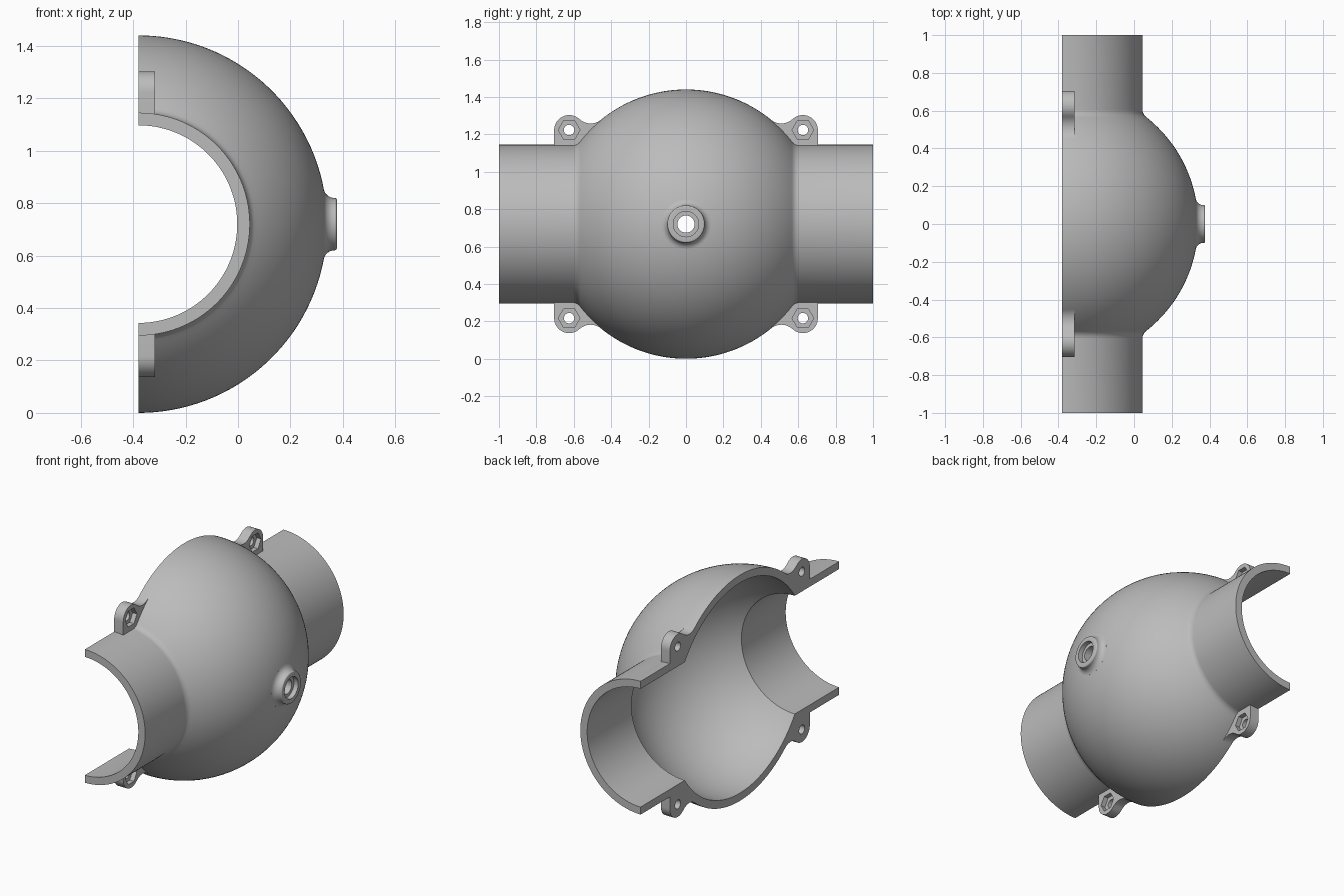
import bpy, bmesh
from math import sin, cos, pi, radians, sqrt, atan2
from mathutils import Matrix, Vector

if "Cube" in bpy.data.objects:
    bpy.data.objects.remove(bpy.data.objects["Cube"])

BALL, BALL_IN = 0.72, 0.67       # ball radii
PIPE, PIPE_IN = 0.425, 0.377     # pipe radii
END = 1.0                        # half length of the pipe
CENTRE = (-0.38, 0, 0.72)

grey = bpy.data.materials.new("grey")
grey.use_nodes = True
grey.diffuse_color = (0.5, 0.5, 0.5, 1)
grey.node_tree.nodes["Principled BSDF"].inputs["Base Color"].default_value = grey.diffuse_color


def arc(cx, cy, r, a0, a1, n):
    """Points on an arc, angles in radians."""
    return [(cx + r * cos(a0 + (a1 - a0) * i / n),
             cy + r * sin(a0 + (a1 - a0) * i / n)) for i in range(n + 1)]


def finish(name, bm):
    bmesh.ops.remove_doubles(bm, verts=bm.verts, dist=1e-5)
    bmesh.ops.recalc_face_normals(bm, faces=bm.faces)
    mesh = bpy.data.meshes.new(name)
    bm.to_mesh(mesh)
    bm.free()
    mesh.materials.append(grey)
    obj = bpy.data.objects.new(name, mesh)
    obj.location = CENTRE
    bpy.context.collection.objects.link(obj)
    return obj


def revolve(name, points, axis, out, steps, closed):
    """Spin (along, radius) points around an axis."""
    axis, out = Vector(axis), Vector(out)
    bm = bmesh.new()
    vs = [bm.verts.new(axis * a + out * r) for a, r in points]
    edges = [bm.edges.new(p) for p in zip(vs, vs[1:])]
    if closed:
        edges.append(bm.edges.new((vs[-1], vs[0])))
    bmesh.ops.spin(bm, geom=vs + edges, cent=(0, 0, 0), axis=axis,
                   angle=2 * pi, steps=steps, use_merge=True)
    return finish(name, bm)


def extrude(name, points, x0, x1):
    """Raise a (y, z) outline from x0 to x1."""
    bm = bmesh.new()
    face = bm.faces.new([bm.verts.new((x0, y, z)) for y, z in points])
    top = bmesh.ops.extrude_face_region(bm, geom=[face])["geom"]
    bmesh.ops.translate(bm, vec=(x1 - x0, 0, 0),
                        verts=[v for v in top if isinstance(v, bmesh.types.BMVert)])
    return finish(name, bm)


def combine(target, tool, operation):
    mod = target.modifiers.new("combine", 'BOOLEAN')
    mod.operation, mod.object, mod.solver = operation, tool, 'EXACT'
    bpy.context.view_layer.objects.active = target
    bpy.ops.object.modifier_apply(modifier=mod.name)
    bpy.data.objects.remove(tool)


# Shell: hollow ball blended into a pipe
F = 0.05
fy = sqrt((BALL + F) ** 2 - (PIPE + F) ** 2)
lean = atan2(PIPE + F, fy)
fillet = arc(fy, PIPE + F, F, -pi / 2, lean - pi, 8)
ball = arc(0, 0, BALL, lean, pi - lean, 64)[1:-1]
half_in = atan2(PIPE_IN, sqrt(BALL_IN ** 2 - PIPE_IN ** 2))
inner = arc(0, 0, BALL_IN, pi - half_in, half_in, 56)
outer = [(END, PIPE)] + fillet + ball + [(-y, r) for y, r in reversed(fillet)] + [(-END, PIPE)]
SIDES = 128
tilt = pi / SIDES
shell = revolve("half_shell_housing", outer + [(-END, PIPE_IN)] + inner + [(END, PIPE_IN)],
                (0, 1, 0), (sin(tilt), 0, cos(tilt)), SIDES, True)

# Boss on the side of the ball
B, BF = 0.1, 0.04
bx = sqrt((BALL + BF) ** 2 - (B + BF) ** 2)
blean = atan2(B + BF, bx)
TIP = 0.757
boss_profile = ([(0.69, 0), (0.69, 0.133)]
                + arc(bx, B + BF, BF, blean - pi, -pi / 2, 8)
                + arc(TIP - 0.008, B - 0.008, 0.008, pi / 2, 0, 4) + [(TIP, 0)])
combine(shell, revolve("boss", boss_profile, (1, 0, 0), (0, 0, 1), 48, False), 'UNION')

# Lugs with a web sweeping onto the ball
LY, LZ, LR = 0.625, 0.503, 0.08
lug = ([(LY + LR, 0.4)] + arc(LY, LZ, LR, 0, radians(133), 16)
       + arc(0.51, 0.625, 0.087, radians(-47), radians(-129), 12)
       + [(0.485, 0.49), (0.58, 0.4)])
corners = [(sy, sz) for sy in (1, -1) for sz in (1, -1)]
for sy, sz in corners:
    combine(shell, extrude("lug", [(y * sy, z * sz) for y, z in lug], -0.05, 0.064), 'UNION')

# Trim to one half
cut = 1.2
combine(shell, extrude("trim", [(-cut, -cut), (cut, -cut), (cut, cut), (-cut, cut)], -cut, 0),
        'DIFFERENCE')


# Bolt holes, nut pockets and the stepped hole in the boss
def bore(y, z, r, sides, x0, x1):
    outline = arc(y, z, r, 0, 2 * pi, sides)[:-1]
    combine(shell, extrude("bore", outline, x0, x1), 'DIFFERENCE')


for sy, sz in corners:
    bore(LY * sy, LZ * sz, 0.028, 24, -0.1, 0.1)
    bore(LY * sy, LZ * sz, 0.058, 6, 0.034, 0.1)
bore(0, 0, 0.046, 32, 0.5, 0.9)
bore(0, 0, 0.068, 32, 0.727, 0.9)

bpy.ops.object.select_all(action='DESELECT')
shell.select_set(True)
bpy.context.view_layer.objects.active = shell
bpy.ops.object.shade_smooth_by_angle(angle=radians(30))
